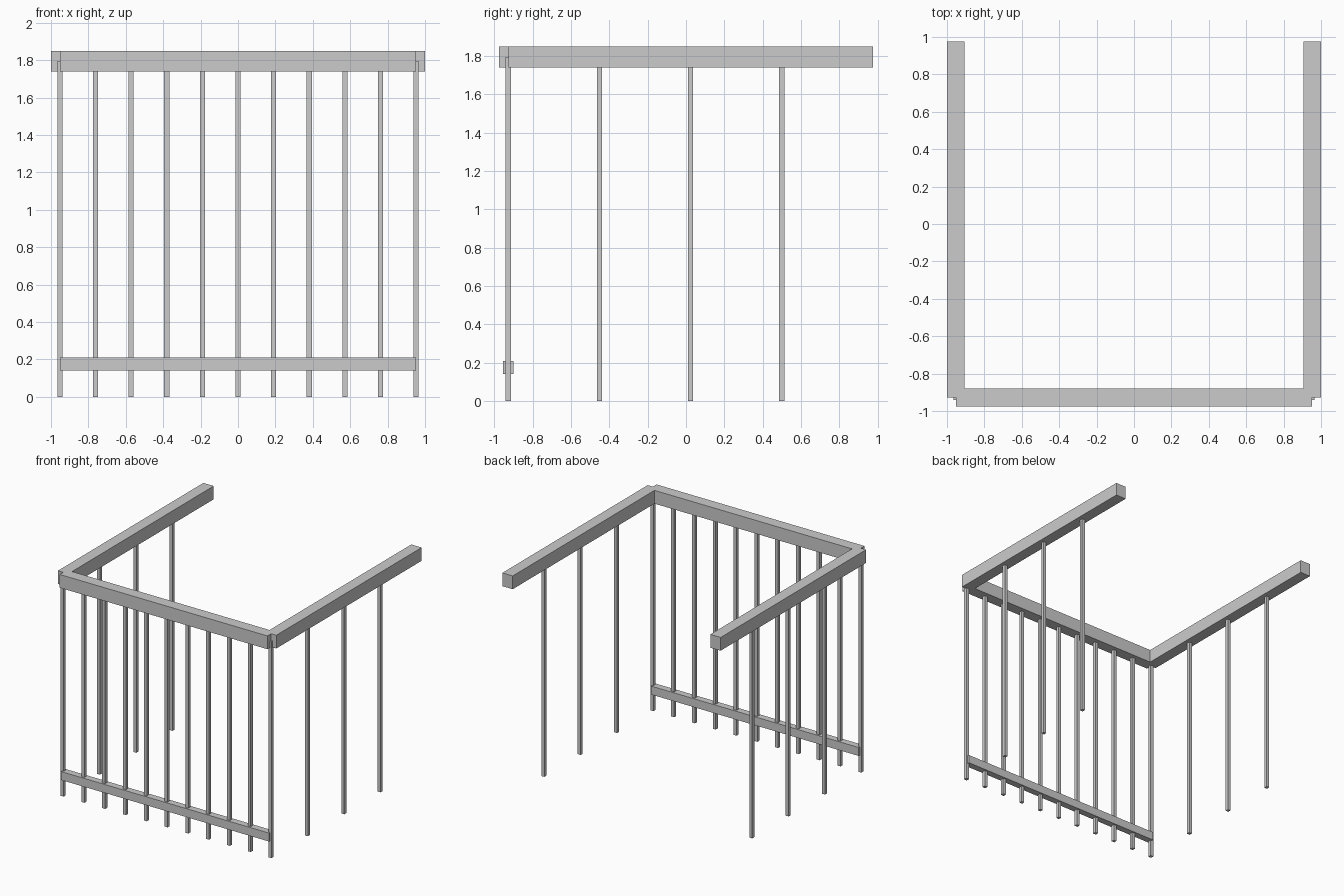
import bpy

if "Cube" in bpy.data.objects:
    bpy.data.objects.remove(bpy.data.objects["Cube"])

HALF = 0.9525      # railing centre line
FRONT_Y = -0.9275
BACK_Y = 0.975
RAIL_Z = 1.795     # centre height of top rail
POST = 0.027


def box(name, lo, hi):
    size = [h - l for l, h in zip(lo, hi)]
    centre = [(h + l) / 2 for l, h in zip(lo, hi)]
    bpy.ops.mesh.primitive_cube_add(size=1, location=centre)
    ob = bpy.context.object
    ob.name = name
    ob.scale = size
    bpy.ops.object.transform_apply(location=False, rotation=False, scale=True)
    return ob


def post(name, x, y):
    r = POST / 2
    return box(name, (x - r, y - r, 0), (x + r, y + r, RAIL_Z))


# Front top rail and lower rail
box("front_top_rail", (-HALF, FRONT_Y - 0.0475, 1.74), (HALF, FRONT_Y + 0.0475, 1.85))
box("front_lower_rail", (-HALF, FRONT_Y - 0.028, 0.14), (HALF, FRONT_Y + 0.028, 0.21))

# Front balusters, corner to corner
for i in range(11):
    post(f"front_baluster_{i + 1}", -HALF + i * HALF / 5, FRONT_Y)

# Side top rails and their balusters
for side, s in (("left", -1), ("right", 1)):
    x = s * HALF
    box(f"{side}_top_rail", (x - 0.0475, FRONT_Y, 1.74), (x + 0.0475, BACK_Y, 1.85))
    for i in range(1, 4):
        post(f"{side}_baluster_{i}", x, FRONT_Y + i * (BACK_Y - FRONT_Y) / 4)
